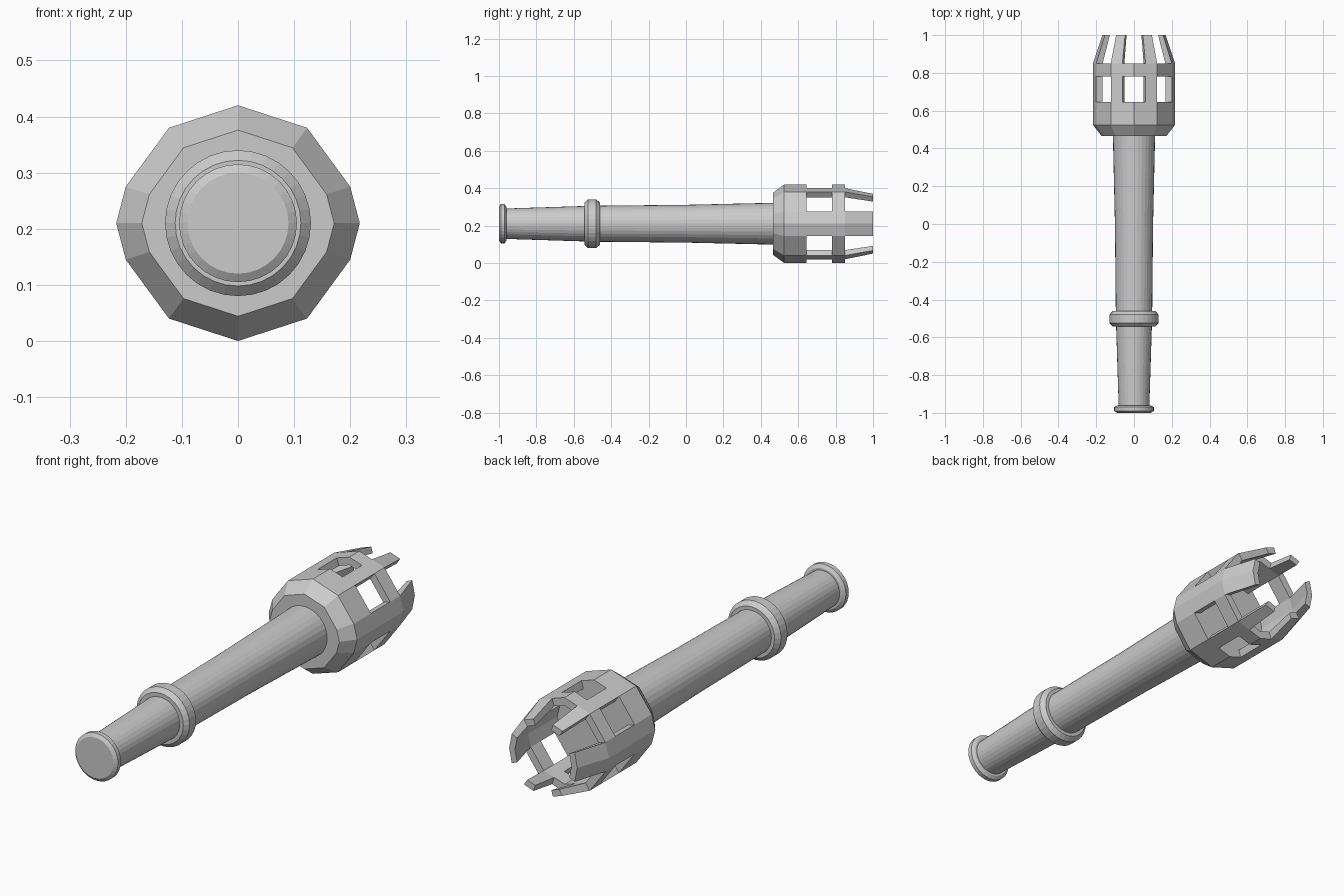
import bpy, bmesh, math

if "Cube" in bpy.data.objects:
    bpy.data.objects.remove(bpy.data.objects["Cube"])

CZ = 0.21  # height of the long axis


def finish(bm, name):
    bmesh.ops.recalc_face_normals(bm, faces=bm.faces)
    me = bpy.data.meshes.new(name)
    bm.to_mesh(me)
    bm.free()
    ob = bpy.data.objects.new(name, me)
    bpy.context.collection.objects.link(ob)
    return ob


def lathe(name, profile, n=32):
    """Turn (y, radius) points around the long axis, capping both ends."""
    bm = bmesh.new()
    rings = [[bm.verts.new((r * math.sin(2 * math.pi * i / n), y,
                            CZ + r * math.cos(2 * math.pi * i / n)))
              for i in range(n)] for y, r in profile]
    for a, b in zip(rings, rings[1:]):
        for i in range(n):
            k = (i + 1) % n
            bm.faces.new((a[i], a[k], b[k], b[i]))
    bm.faces.new(rings[0])
    bm.faces.new(rings[-1])
    return finish(bm, name)


# Handle, end cap and grip ring
lathe("handle", [(-0.97, 0.081), (-0.5, 0.096), (0.0, 0.101), (0.48, 0.112)])
lathe("end_cap", [(-1.0, 0.09), (-0.99, 0.105), (-0.97, 0.105), (-0.96, 0.09)])
lathe("grip_ring", [(-0.543, 0.112), (-0.525, 0.13), (-0.48, 0.13), (-0.46, 0.112)])

# Cage head: cross-section mirrored from one quarter
quarter = [(0.217, 0), (0.2, 0.065), (0.123, 0.17), (0.0615, 0.19), (0, 0.21)]
half = quarter + [(-x, z) for x, z in quarter[-2::-1]]
section = half + [(x, -z) for x, z in half[-2:0:-1]]
N = len(section)
levels = [(0.465, 0.79), (0.525, 1), (0.645, 1), (0.78, 1), (0.85, 1), (1.0, 1)]
WALL = 0.83
TIP = len(levels) - 1


def solid(i, j):
    """Whether the cell at segment i, level j is filled."""
    if j >= TIP:
        return False
    if j in (0, 1, 3):
        return True
    return (i % N) % 8 in (0, 2, 5, 7)  # bars between the windows


bm = bmesh.new()


def ring(j, wall):
    y, s = levels[j]
    out = []
    for x, z in section:
        x, z = x * s * wall, z * s * wall
        if j == TIP:  # prongs lean inward
            z *= 1 if abs(z) < 0.1 else 0.84
            x *= 0.77
        out.append(bm.verts.new((x, y, CZ + z)))
    return out


outer = [ring(j, 1) for j in range(TIP + 1)]
inner = [None, None] + [ring(j, WALL) for j in range(2, TIP + 1)]

for j in range(TIP):
    for i in range(N):
        if not solid(i, j):
            continue
        k = (i + 1) % N
        bm.faces.new((outer[j][i], outer[j][k], outer[j + 1][k], outer[j + 1][i]))
        if j >= 1 and not solid(i, j + 1):
            bm.faces.new((outer[j + 1][i], outer[j + 1][k], inner[j + 1][k], inner[j + 1][i]))
        if j < 2:
            continue
        bm.faces.new((inner[j][i], inner[j + 1][i], inner[j + 1][k], inner[j][k]))
        if not solid(i, j - 1):
            bm.faces.new((outer[j][i], outer[j][k], inner[j][k], inner[j][i]))
        for nb, p in ((i - 1, i), (i + 1, k)):
            if not solid(nb, j):
                bm.faces.new((outer[j][p], outer[j + 1][p], inner[j + 1][p], inner[j][p]))
bm.faces.new(outer[0])
bm.faces.new(inner[2])
for v in [v for v in bm.verts if not v.link_faces]:
    bm.verts.remove(v)
finish(bm, "cage_head")
